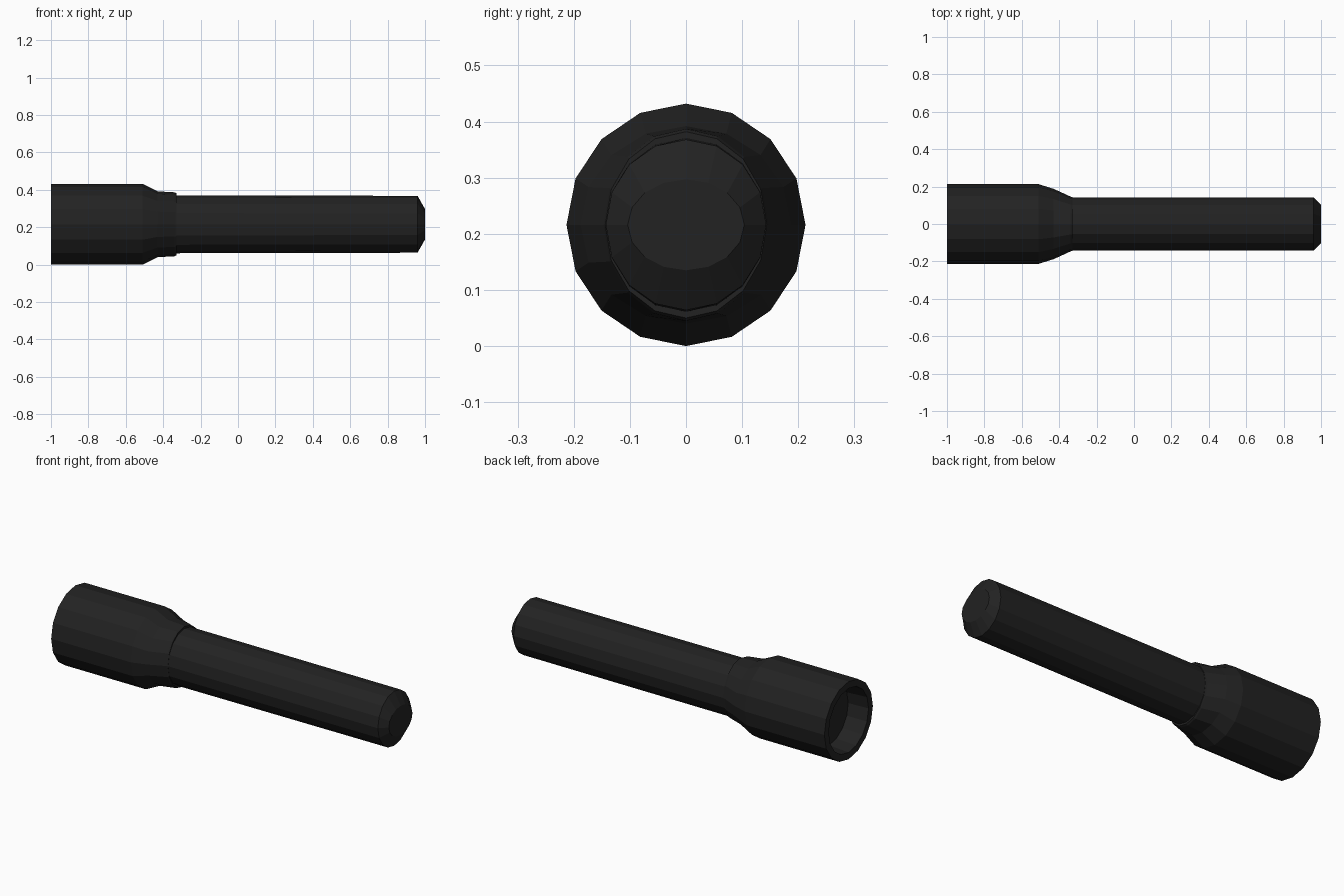
import bpy, bmesh
from math import sin, cos, pi

if "Cube" in bpy.data.objects:
    bpy.data.objects.remove(bpy.data.objects["Cube"])

SIDES = 16
AXIS_Z = 0.219

mat = bpy.data.materials.new("black_metal")
mat.diffuse_color = (0.016, 0.016, 0.016, 1)
mat.use_nodes = True
mat.node_tree.nodes["Principled BSDF"].inputs["Base Color"].default_value = mat.diffuse_color


def loft(name, rings):
    """Skin elliptical rings (x, y radius, z radius) along x, capping both ends."""
    bm = bmesh.new()
    loops = []
    for x, ry, rz in rings:
        loops.append([bm.verts.new((x, ry * cos(2 * pi * i / SIDES),
                                    AXIS_Z + rz * sin(2 * pi * i / SIDES)))
                      for i in range(SIDES)])
    for a, b in zip(loops, loops[1:]):
        for i in range(SIDES):
            j = (i + 1) % SIDES
            bm.faces.new((a[i], a[j], b[j], b[i]))
    bm.faces.new(loops[0])
    bm.faces.new(loops[-1])
    bmesh.ops.recalc_face_normals(bm, faces=bm.faces)
    mesh = bpy.data.meshes.new(name)
    bm.to_mesh(mesh)
    bm.free()
    mesh.materials.append(mat)
    obj = bpy.data.objects.new(name, mesh)
    bpy.context.collection.objects.link(obj)
    return obj


# Head: recessed lens, rim, bell and oval collar
loft("head", [
    (-0.88, 0.168, 0.170),
    (-1.00, 0.175, 0.178),
    (-1.00, 0.213, 0.216),
    (-0.51, 0.213, 0.216),
    (-0.43, 0.188, 0.176),
    (-0.34, 0.147, 0.171),
    (-0.33, 0.144, 0.166),
])

# Barrel with bevelled tail
loft("barrel", [
    (-0.36, 0.143, 0.155),
    (0.96, 0.143, 0.152),
    (1.00, 0.104, 0.081),
])

# Rest the lowest point on the ground
low = min(v.co.z for o in bpy.data.objects for v in o.data.vertices)
for o in bpy.data.objects:
    o.location.z -= low
